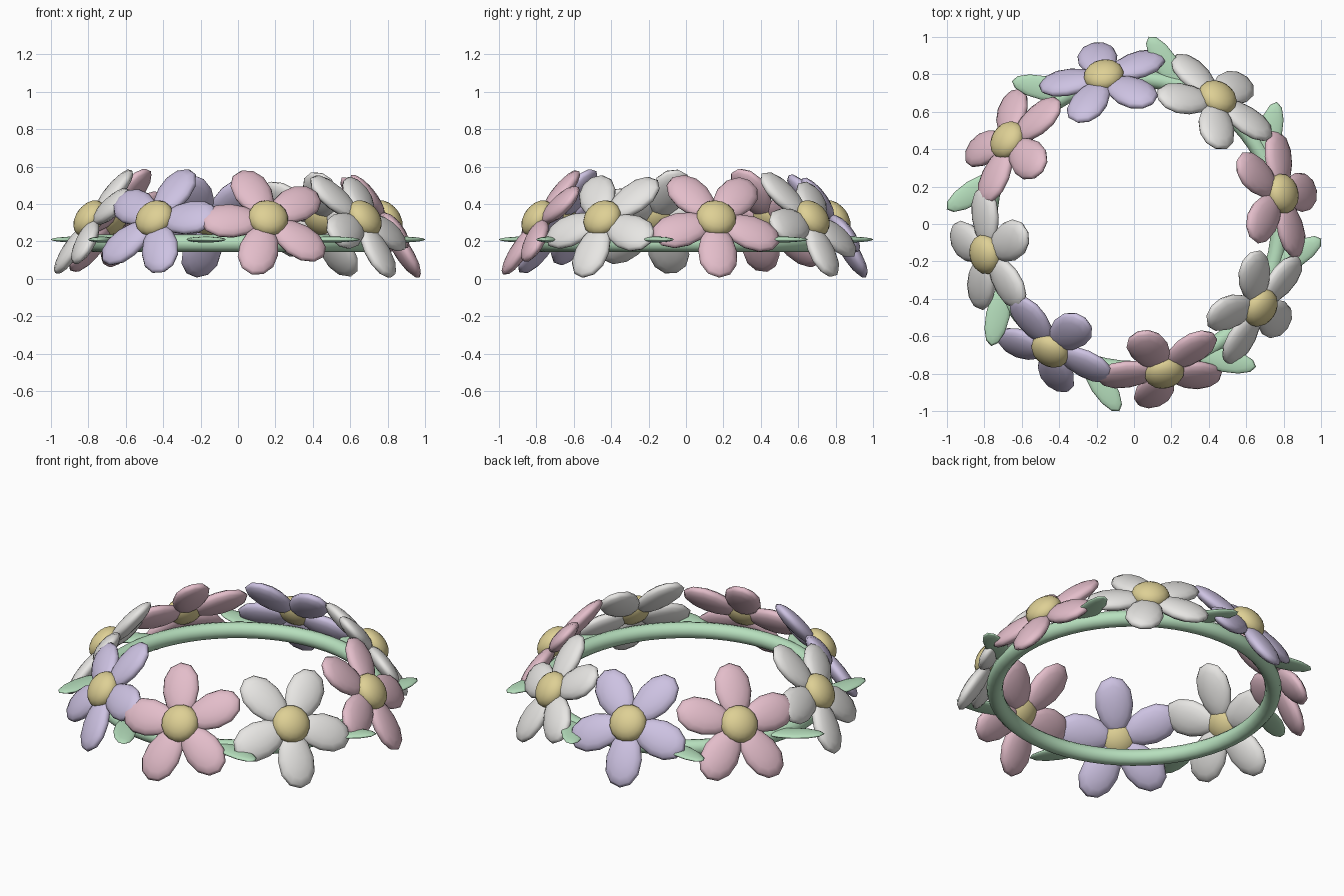
import bpy, bmesh, math
from mathutils import Matrix, Vector

if "Cube" in bpy.data.objects:
    bpy.data.objects.remove(bpy.data.objects["Cube"], do_unlink=True)


def material(name, rgb):
    m = bpy.data.materials.new(name)
    m.use_nodes = True
    m.diffuse_color = (*rgb, 1)
    m.node_tree.nodes["Principled BSDF"].inputs["Base Color"].default_value = (*rgb, 1)
    return m


green = material("leaf green", (0.47, 0.74, 0.51))
gold = material("pollen gold", (0.73, 0.63, 0.30))
petal_colours = [material("soft pink", (0.77, 0.51, 0.59)),
                 material("warm white", (0.80, 0.79, 0.77)),
                 material("pale lilac", (0.61, 0.54, 0.76))]


def blob(name, size, mat, segments, rings, egg=0.0):
    """Flattened sphere, widened towards +x by the egg factor."""
    bm = bmesh.new()
    bmesh.ops.create_uvsphere(bm, u_segments=segments, v_segments=rings, radius=1)
    for v in bm.verts:
        v.co.y *= 1 + egg * v.co.x
        v.co = Vector(a * b for a, b in zip(v.co, size))
    for f in bm.faces:
        f.smooth = True
    mesh = bpy.data.meshes.new(name)
    bm.to_mesh(mesh)
    bm.free()
    mesh.materials.append(mat)
    return mesh


def place(name, mesh, matrix):
    ob = bpy.data.objects.new(name, mesh)
    bpy.context.collection.objects.link(ob)
    ob.matrix_world = matrix


def turn(angle, axis="Z"):
    return Matrix.Rotation(math.radians(angle), 4, axis)


# Band of the wreath
bpy.ops.mesh.primitive_torus_add(major_radius=0.778, minor_radius=0.046,
                                 major_segments=64, minor_segments=12,
                                 location=(0, 0, 0.19))
band = bpy.context.object
band.name = "band"
band.data.materials.append(green)
bpy.ops.object.shade_smooth()

# Shared shapes
petal_meshes = [blob("petal", (0.168, 0.106, 0.045), m, 12, 8, 0.15) for m in petal_colours]
centre_mesh = blob("flower_centre", (0.108, 0.108, 0.07), gold, 16, 10)
leaf_mesh = blob("leaf", (0.17, 0.064, 0.016), green, 12, 8)

# Eight flowers facing out and up, each with its own spin
spins = [51, 42, 58, 12, 30, 8, 34, 52]
for i, spin in enumerate(spins):
    around = turn(11.5 + 45 * i)
    # Local x runs along the band, y up the flower, z out of its face
    frame = (around @ Matrix.Translation((0.795, 0, 0.312))
             @ turn(-36, "Y") @ turn(90, "Y") @ turn(90))
    place(f"flower_centre_{i + 1}", centre_mesh, frame @ Matrix.Translation((0, 0, 0.02)))
    for p in range(5):
        petal = frame @ turn(spin + 72 * p) @ turn(4, "Y") @ Matrix.Translation((0.193, 0, 0))
        place(f"petal_{i + 1}_{p + 1}", petal_meshes[i % 3], petal)

    # Flat leaf slanting outward between flowers
    leaf = turn(45 * i - 11.25) @ Matrix.Translation((0.875, 0, 0.21)) @ turn(44)
    place(f"leaf_{i + 1}", leaf_mesh, leaf)
